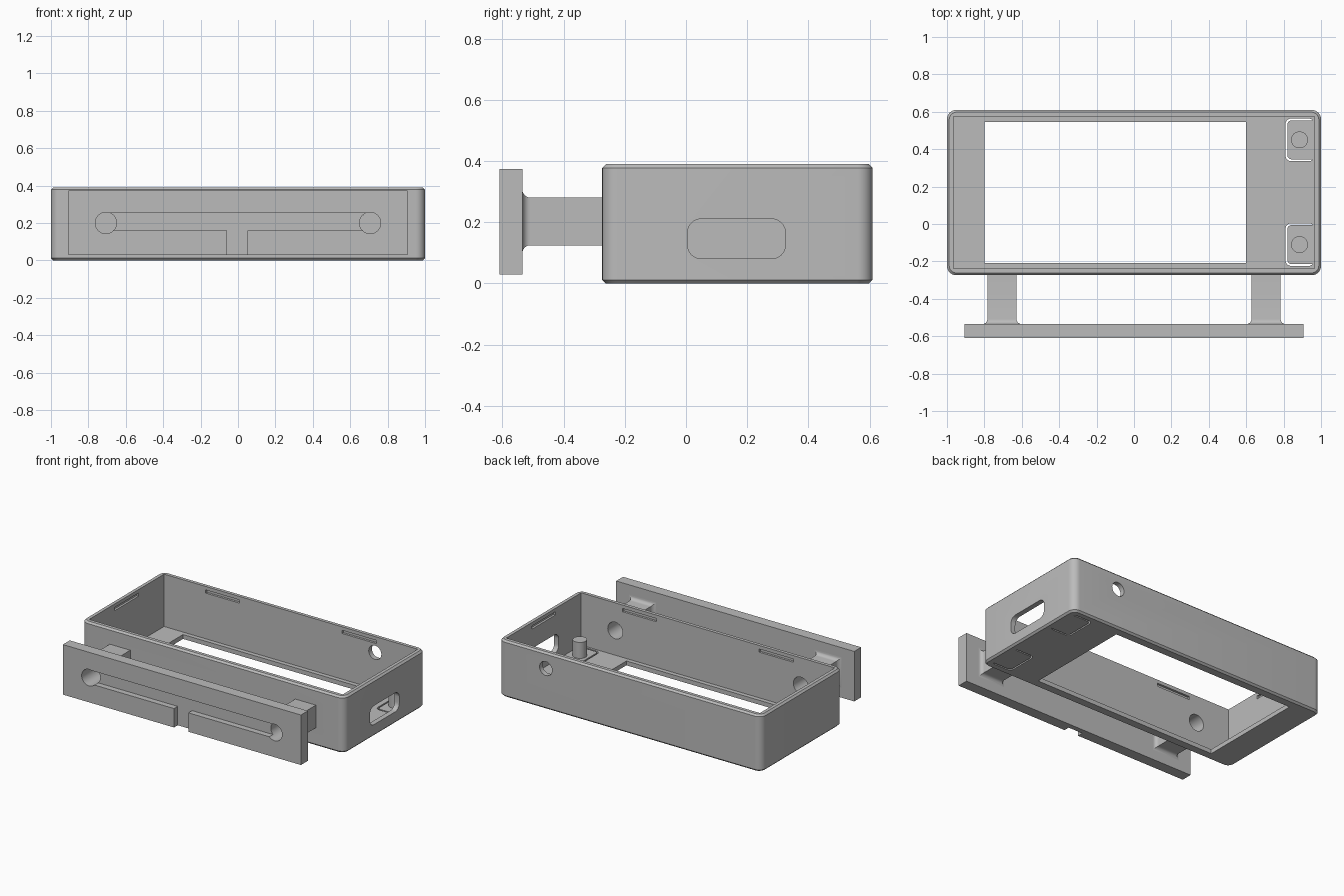
import bpy, bmesh, math

if "Cube" in bpy.data.objects:
    bpy.data.objects.remove(bpy.data.objects["Cube"], do_unlink=True)

grey = bpy.data.materials.new("matte_grey")
grey.use_nodes = True
grey.diffuse_color = (0.5, 0.5, 0.5, 1)
grey.node_tree.nodes["Principled BSDF"].inputs["Base Color"].default_value = (0.5, 0.5, 0.5, 1)

AXES = {"x": lambda u, v, w: (w, u, v),
        "y": lambda u, v, w: (u, w, v),
        "z": lambda u, v, w: (u, v, w)}


def outline(cu, cv, hu, hv, r):
    """Rounded rectangle, or a circle when the radius equals both half sizes."""
    pts = []
    steps = 8 if r > 0 else 0
    for i, (su, sv) in enumerate(((1, 1), (-1, 1), (-1, -1), (1, -1))):
        for k in range(steps + 1):
            a = math.pi / 2 * (i + (k / steps if steps else 0))
            p = (cu + su * (hu - r) + r * math.cos(a), cv + sv * (hv - r) + r * math.sin(a))
            if not any(math.dist(p, q) < 1e-5 for q in pts):
                pts.append(p)
    return pts


def loft(name, axis, rings):
    """Solid through rings of (centre u, centre v, half u, half v, radius, level)."""
    bm = bmesh.new()
    loops = [[bm.verts.new(AXES[axis](u, v, ring[5])) for u, v in outline(*ring[:5])]
             for ring in rings]
    for a, b in zip(loops, loops[1:]):
        for i in range(len(a)):
            j = (i + 1) % len(a)
            bm.faces.new((a[i], a[j], b[j], b[i]))
    bm.faces.new(loops[0])
    bm.faces.new(loops[-1])
    bmesh.ops.recalc_face_normals(bm, faces=bm.faces[:])
    mesh = bpy.data.meshes.new(name)
    bm.to_mesh(mesh)
    bm.free()
    mesh.materials.append(grey)
    ob = bpy.data.objects.new(name, mesh)
    bpy.context.collection.objects.link(ob)
    return ob


def prism(name, axis, cu, cv, hu, hv, r, w0, w1):
    return loft(name, axis, [(cu, cv, hu, hv, r, w0), (cu, cv, hu, hv, r, w1)])


def activate(ob):
    bpy.ops.object.select_all(action="DESELECT")
    ob.select_set(True)
    bpy.context.view_layer.objects.active = ob


def cut(ob, axis, *spec):
    """Subtract a prism from the object."""
    cutter = prism("cutter", axis, *spec)
    cutter.hide_render = True
    mod = ob.modifiers.new("cut", "BOOLEAN")
    mod.operation, mod.solver, mod.object = "DIFFERENCE", "EXACT", cutter
    activate(ob)
    bpy.ops.object.modifier_apply(modifier=mod.name)
    bpy.data.objects.remove(cutter, do_unlink=True)


CY, HY = 0.168, 0.442        # case centre and half depth
TOP, FLOOR, WALL, CH = 0.39, 0.03, 0.035, 0.012
BUTTONS = (0.45, -0.11)
STUB_X, STUB_Z, HOLE = 0.706, 0.2, 0.057

# Open case with chamfered rims
case = loft("case", "z", [
    (0, CY, 1 - CH, HY - CH, 0.04, 0), (0, CY, 1, HY, 0.05, CH),
    (0, CY, 1, HY, 0.05, TOP - CH), (0, CY, 1 - CH, HY - CH, 0.04, TOP)])
cut(case, "z", 0, CY, 1 - WALL, HY - WALL, 0, FLOOR, 0.6)

# Screen window, side port and rear round hole
cut(case, "z", -0.1, 0.168, 0.7, 0.377, 0, -0.1, 0.1)
cut(case, "x", 0.165, 0.146, 0.16, 0.065, 0.045, 0.9, 1.1)
cut(case, "y", 0.64, 0.28, 0.048, 0.048, 0.048, 0.5, 0.7)

# Snap grooves inside the rim
for x in (-0.52, 0.52):
    for s in (-1, 1):
        y = CY + s * (HY - WALL)
        cut(case, "y", x, 0.355, 0.13, 0.011, 0, y - 0.015, y + 0.015)
for s in (-1, 1):
    x = s * (1 - WALL)
    cut(case, "x", CY, 0.355, 0.13, 0.011, 0, x - 0.015, x + 0.015)

# Cable holes through the front wall, and gaps around the buttons
for s in (-1, 1):
    cut(case, "y", s * STUB_X, STUB_Z, HOLE, HOLE, HOLE, -0.4, -0.1)
for y in BUTTONS:
    cut(case, "z", 0.887, y, 0.077, 0.114, 0.03, -0.1, 0.1)

parts = [case]

# Sprung button pads with posts
for i, y in enumerate(BUTTONS):
    parts.append(prism(f"button_pad_{i + 1}", "z", 0.899, y, 0.079, 0.104, 0.022, 0, FLOOR))
    parts.append(prism(f"button_post_{i + 1}", "z", 0.885, y, 0.045, 0.045, 0.045, 0.01, 0.14))

# Mounting plate with cable channel and exit notch
plate = prism("mounting_plate", "y", 0, 0.202, 0.906, 0.172, 0, -0.61, -0.535)
cut(plate, "y", 0, 0.207, STUB_X, 0.047, 0, -0.7, -0.57)
cut(plate, "y", -0.005, 0.1, 0.055, 0.1, 0, -0.7, -0.57)
for s in (-1, 1):
    cut(plate, "y", s * STUB_X, STUB_Z, HOLE, HOLE, HOLE, -0.7, -0.5)
parts.append(plate)

# Hollow arms, flared where they meet the plate
for side, s in (("right", -1), ("left", 1)):
    rings = []
    for k in range(7):
        a = math.pi / 2 * k / 6
        h = 0.078 + 0.026 * (1 - math.sin(a))
        rings.append((s * STUB_X, 0.203, h, h, 0, -0.535 + 0.026 * (1 - math.cos(a))))
    rings.append((s * STUB_X, 0.203, 0.078, 0.078, 0, -0.241))
    arm = loft(f"{side}_arm", "y", rings)
    cut(arm, "y", s * STUB_X, STUB_Z, HOLE, HOLE, HOLE, -0.7, -0.1)
    parts.append(arm)

for ob in parts:
    activate(ob)
    bpy.ops.object.shade_smooth_by_angle(angle=math.radians(30))
